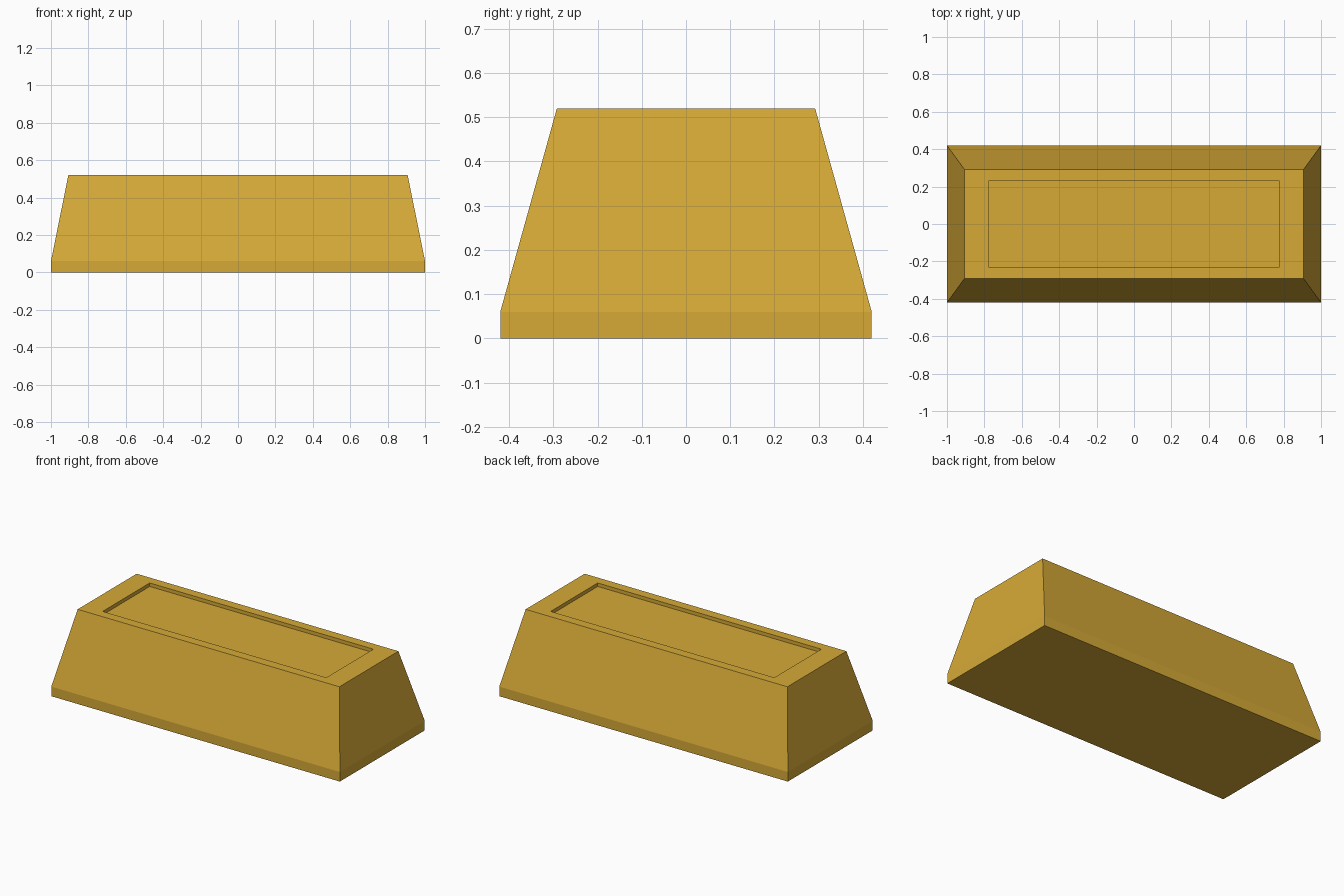
import bpy
import bmesh

cube = bpy.data.objects.get("Cube")
if cube:
    bpy.data.objects.remove(cube, do_unlink=True)

# Gold material
gold = bpy.data.materials.new("gold")
gold.use_nodes = True
colour = (0.67, 0.4, 0.038, 1)
gold.diffuse_color = colour
gold.node_tree.nodes["Principled BSDF"].inputs["Base Color"].default_value = colour

# Rings of half length, half width and height, from the base up and into the recess
RINGS = [
    (1.0, 0.42, 0.0),        # foot
    (1.0, 0.42, 0.06),       # top of the straight plinth
    (0.907, 0.292, 0.52),    # top rim
    (0.775, 0.233, 0.52),    # recess edge
    (0.775, 0.233, 0.498),   # recess floor
]

bm = bmesh.new()


def ring(half_x, half_y, z):
    corners = [(-1, -1), (1, -1), (1, 1), (-1, 1)]
    return [bm.verts.new((sx * half_x, sy * half_y, z)) for sx, sy in corners]


# Bar body with stamped recess
rings = [ring(*r) for r in RINGS]
for low, high in zip(rings, rings[1:]):
    for i in range(4):
        j = (i + 1) % 4
        bm.faces.new((low[i], low[j], high[j], high[i]))
bm.faces.new(reversed(rings[0]))
bm.faces.new(rings[-1])
bmesh.ops.recalc_face_normals(bm, faces=bm.faces)

mesh = bpy.data.meshes.new("ingot_bar")
bm.to_mesh(mesh)
bm.free()
mesh.materials.append(gold)
bar = bpy.data.objects.new("ingot_bar", mesh)
bpy.context.collection.objects.link(bar)
